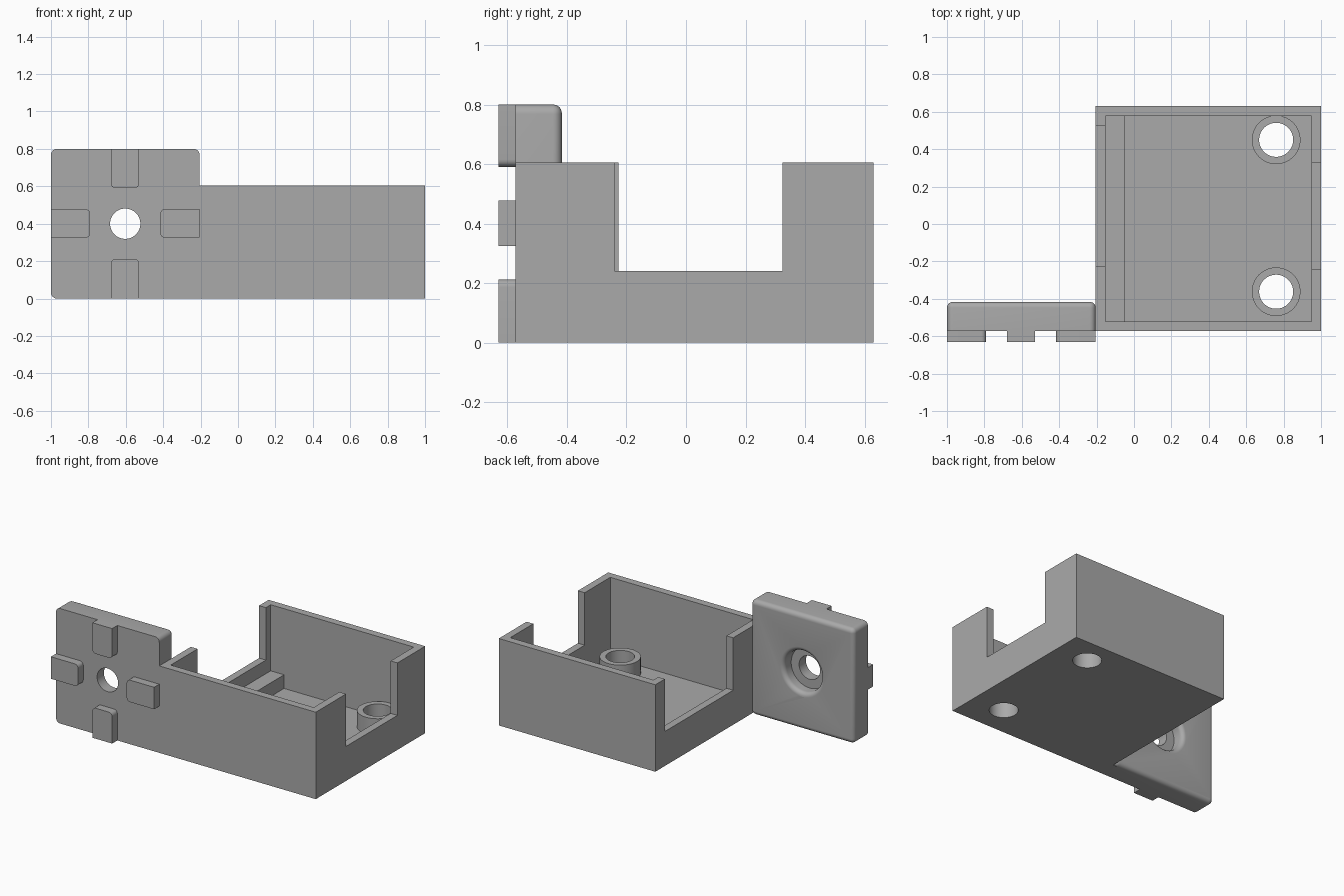
import bpy, bmesh, math
from mathutils import Matrix, Vector

old = bpy.data.objects.get("Cube")
if old:
    bpy.data.objects.remove(old, do_unlink=True)

grey = bpy.data.materials.new("plain grey")
grey.use_nodes = True
COLOUR = (0.4, 0.4, 0.4, 1)
grey.diffuse_color = COLOUR
grey.node_tree.nodes["Principled BSDF"].inputs["Base Color"].default_value = COLOUR


def finish(name, bm):
    bmesh.ops.recalc_face_normals(bm, faces=bm.faces[:])
    mesh = bpy.data.meshes.new(name)
    bm.to_mesh(mesh)
    bm.free()
    mesh.materials.append(grey)
    ob = bpy.data.objects.new(name, mesh)
    bpy.context.collection.objects.link(ob)
    return ob


def box(name, x, y, z):
    bm = bmesh.new()
    bmesh.ops.create_cube(bm, size=1)
    for v in bm.verts:
        v.co = [lo + (c + 0.5) * (hi - lo) for c, (lo, hi) in zip(v.co, (x, y, z))]
    return finish(name, bm)


def lathe(name, profile, matrix, steps=64, ring=False):
    """Revolve (radius, height) points around z; a ring closes on itself."""
    bm = bmesh.new()
    loops = [[bm.verts.new((r * math.cos(math.tau * i / steps),
                            r * math.sin(math.tau * i / steps), h))
              for i in range(steps)] for r, h in profile]
    pairs = list(zip(loops, loops[1:]))
    if ring:
        pairs.append((loops[-1], loops[0]))
    else:
        bm.faces.new(loops[0])
        bm.faces.new(loops[-1])
    for a, b in pairs:
        for i in range(steps):
            j = (i + 1) % steps
            bm.faces.new((a[i], a[j], b[j], b[i]))
    bm.transform(matrix)
    return finish(name, bm)


def outline(x, z, radii, steps=6):
    """Rectangle in xz; radii in order +x+z, -x+z, -x-z, +x-z."""
    points = []
    signs = ((1, 1), (-1, 1), (-1, -1), (1, -1))
    for k, ((sx, sz), r) in enumerate(zip(signs, radii)):
        cx = x[1] - r if sx > 0 else x[0] + r
        cz = z[1] - r if sz > 0 else z[0] + r
        for i in range(steps + 1 if r > 0 else 1):
            a = (k + i / steps) * math.pi / 2
            points.append((cx + r * math.cos(a), cz + r * math.sin(a)))
    return points


def loft(name, sections):
    """Skin a list of (y, outline) sections and cap both ends."""
    bm = bmesh.new()
    loops = [[bm.verts.new((px, y, pz)) for px, pz in pts] for y, pts in sections]
    for a, b in zip(loops, loops[1:]):
        for i in range(len(a)):
            j = (i + 1) % len(a)
            bm.faces.new((a[i], a[j], b[j], b[i]))
    bm.faces.new(loops[0])
    bm.faces.new(loops[-1])
    return finish(name, bm)


def cut(ob, cutter):
    mod = ob.modifiers.new("cut", "BOOLEAN")
    mod.operation, mod.solver, mod.object = "DIFFERENCE", "EXACT", cutter
    bpy.context.view_layer.objects.active = ob
    bpy.ops.object.modifier_apply(modifier=mod.name)
    bpy.data.objects.remove(cutter, do_unlink=True)


def smooth(ob):
    bpy.ops.object.select_all(action="DESELECT")
    ob.select_set(True)
    bpy.context.view_layer.objects.active = ob
    bpy.ops.object.shade_smooth_by_angle(angle=math.radians(35))


# Open tray with a notch in each side wall
LEFT, FRONT, BACK, RIM = -0.205, -0.573, 0.63, 0.605
WALL, FLOOR, NOTCH = 0.052, 0.05, 0.24
tray = box("tray", (LEFT, 1), (FRONT, BACK), (0, RIM))
cut(tray, box("cavity", (LEFT + WALL, 1 - WALL), (FRONT + WALL, BACK - WALL), (FLOOR, 1)))
cut(tray, box("side_notch", (0.8, 1.2), (-0.24, 0.325), (NOTCH, 1)))
cut(tray, box("inner_notch", (-0.4, 0), (-0.226, 0.525), (NOTCH, 1)))

# Screw bosses with holes through the floor
for label, y in (("front", -0.362), ("back", 0.45)):
    place = Matrix.Translation((0.76, y, 0))
    cut(tray, lathe("hole", [(0.091, -0.1), (0.091, 0.3)], place))
    boss = lathe(label + "_boss", [(0.091, 0.0), (0.13, 0.03), (0.13, 0.165), (0.091, 0.165)],
                 place, ring=True)
    smooth(boss)
smooth(tray)

# Low ledge along the inner wall
box("floor_ledge", (LEFT + WALL, -0.05), (FRONT + WALL, BACK - WALL), (FLOOR, 0.145))

# Mounting plate with a rounded back edge
PLATE_BACK, FILLET, CORNER = -0.417, 0.03, 0.032
sections = [(FRONT, outline((-1, LEFT), (0, 0.8), [CORNER] * 4))]
for i in range(7):
    a = i / 6 * math.pi / 2
    inset = FILLET * (1 - math.cos(a))
    sections.append((PLATE_BACK - FILLET + FILLET * math.sin(a),
                     outline((-1 + inset, LEFT - inset), (inset, 0.8 - inset),
                             [CORNER - inset] * 4)))
plate = loft("mounting_plate", sections)
# Filler keeps the plate flush with the tray at the bottom corner
box("corner_filler", (LEFT - 0.035, LEFT + 0.01), (FRONT, PLATE_BACK - FILLET), (0, 0.05))

# Counterbored hole with a rounded mouth
CX, CZ, BORE = -0.603, 0.4, 0.142
profile = [(0.081, -0.1), (0.081, 0.075), (BORE, 0.075)]
depth = PLATE_BACK - FRONT
for i in range(7):
    a = i / 6 * math.pi / 2
    profile.append((BORE + FILLET * (1 - math.cos(a)), depth - FILLET + FILLET * math.sin(a)))
profile.append((BORE + FILLET, depth + 0.1))
turn = Matrix.Translation((CX, FRONT, CZ)) @ Matrix.Rotation(-math.pi / 2, 4, "X")
cut(plate, lathe("counterbore", profile, turn))
smooth(plate)

# Four locating pads, rounded on the ends that face the hole
R = 0.026
pads = {
    "top_pad": ((-0.68, -0.528), (0.59, 0.8), (0, 0, R, R)),
    "bottom_pad": ((-0.68, -0.528), (0, 0.212), (R, R, 0, 0)),
    "right_pad": ((-1, -0.79), (0.325, 0.478), (R, 0, 0, R)),
    "left_pad": ((-0.416, LEFT), (0.325, 0.478), (0, R, R, 0)),
}
for name, (x, z, radii) in pads.items():
    shape = outline(x, z, radii)
    smooth(loft(name, [(-0.63, shape), (FRONT + 0.005, shape)]))
